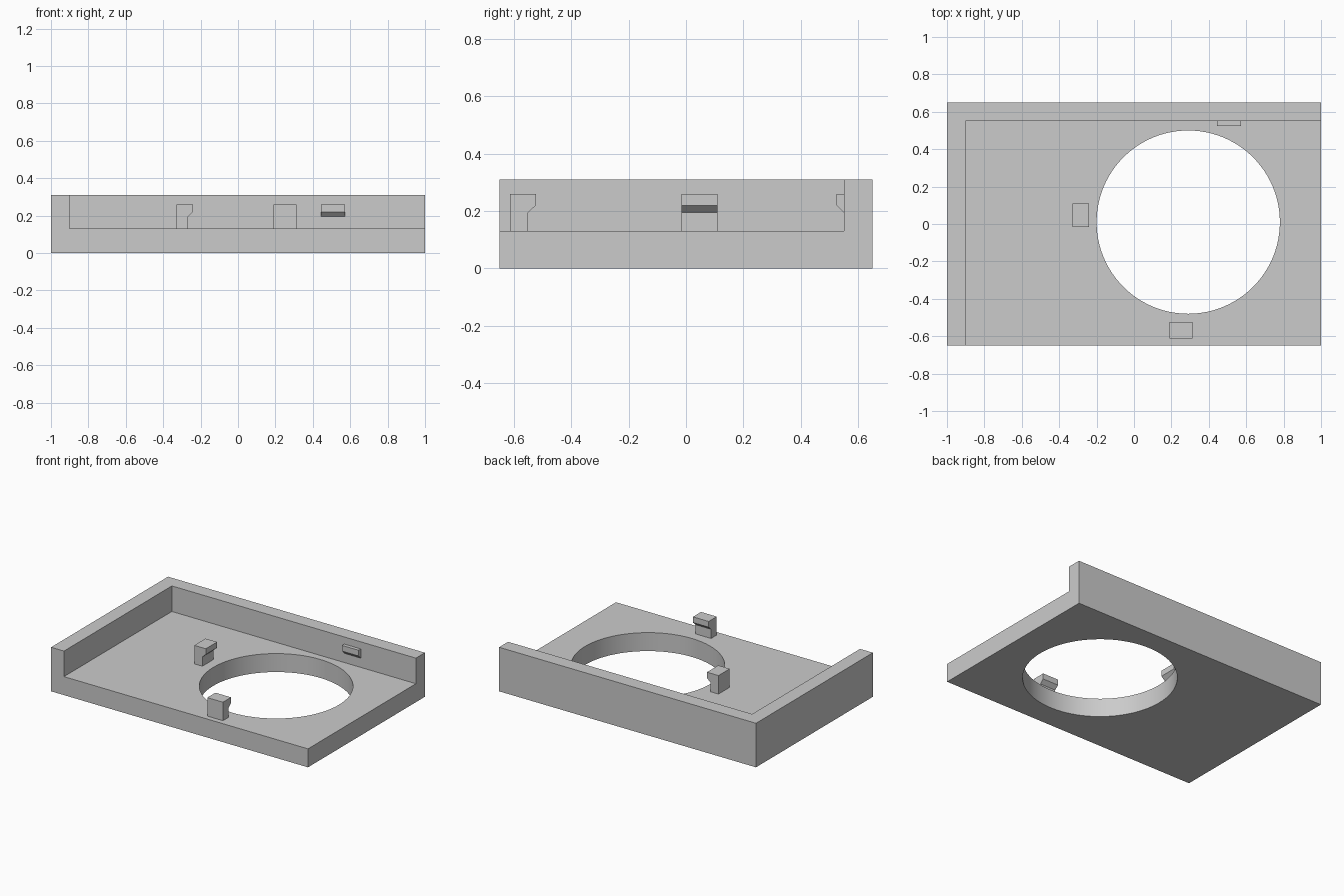
import bpy, bmesh
from mathutils import Vector

old = bpy.data.objects.get("Cube")
if old:
    bpy.data.objects.remove(old, do_unlink=True)

grey = bpy.data.materials.new("light_grey")
grey.use_nodes = True
colour = (0.6, 0.6, 0.6, 1)
grey.diffuse_color = colour
grey.node_tree.nodes["Principled BSDF"].inputs["Base Color"].default_value = colour


def box(name, low, high):
    low, high = Vector(low), Vector(high)
    bpy.ops.mesh.primitive_cube_add(size=1, location=(low + high) / 2)
    obj = bpy.context.object
    obj.name = name
    obj.scale = high - low
    bpy.ops.object.transform_apply(location=True, scale=True)
    return obj


def cut(target, cutter):
    mod = target.modifiers.new("cut", 'BOOLEAN')
    mod.operation, mod.solver, mod.object = 'DIFFERENCE', 'EXACT', cutter
    bpy.context.view_layer.objects.active = target
    bpy.ops.object.modifier_apply(modifier=mod.name)
    bpy.data.objects.remove(cutter, do_unlink=True)


def clip(name, profile, start, width):
    """Extrude an (outward, z) profile sideways; start maps it to world space."""
    bm = bmesh.new()
    face = bm.faces.new([bm.verts.new(start(0, d, z)) for d, z in profile])
    ext = bmesh.ops.extrude_face_region(bm, geom=[face])
    shift = start(width, 0, 0) - start(0, 0, 0)
    for v in ext["geom"]:
        if isinstance(v, bmesh.types.BMVert):
            v.co += shift
    bmesh.ops.recalc_face_normals(bm, faces=bm.faces)
    mesh = bpy.data.meshes.new(name)
    bm.to_mesh(mesh)
    bm.free()
    obj = bpy.data.objects.new(name, mesh)
    bpy.context.collection.objects.link(obj)
    obj.data.materials.append(grey)


# Tray: a block hollowed to leave a floor, a back wall and a side wall
tray = box("tray", (-1, -0.65, 0), (1, 0.65, 0.31))
cut(tray, box("hollow", (-0.9, -0.9, 0.13), (1.3, 0.55, 0.6)))

# Round opening through the floor
bpy.ops.mesh.primitive_cylinder_add(vertices=96, radius=0.49, depth=1,
                                    location=(0.29, 0.01, 0))
cut(tray, bpy.context.object)
tray.data.materials.clear()
tray.data.materials.append(grey)
bpy.ops.object.select_all(action='DESELECT')
tray.select_set(True)
bpy.ops.object.shade_smooth_by_angle()

# Snap clips facing the opening, with a chamfer under each hook
hook = [(0, 0.13), (0.063, 0.13), (0.063, 0.195), (0.09, 0.22), (0.09, 0.26), (0, 0.26)]
nub = [(0, 0.195), (0.025, 0.22), (0.025, 0.26), (0, 0.26)]
clip("side_clip", hook, lambda w, d, z: Vector((-0.33 + d, -0.015 + w, z)), 0.125)
clip("front_clip", hook, lambda w, d, z: Vector((0.19 + w, -0.613 + d, z)), 0.122)
clip("wall_nub", nub, lambda w, d, z: Vector((0.443 + w, 0.55 - d, z)), 0.128)
